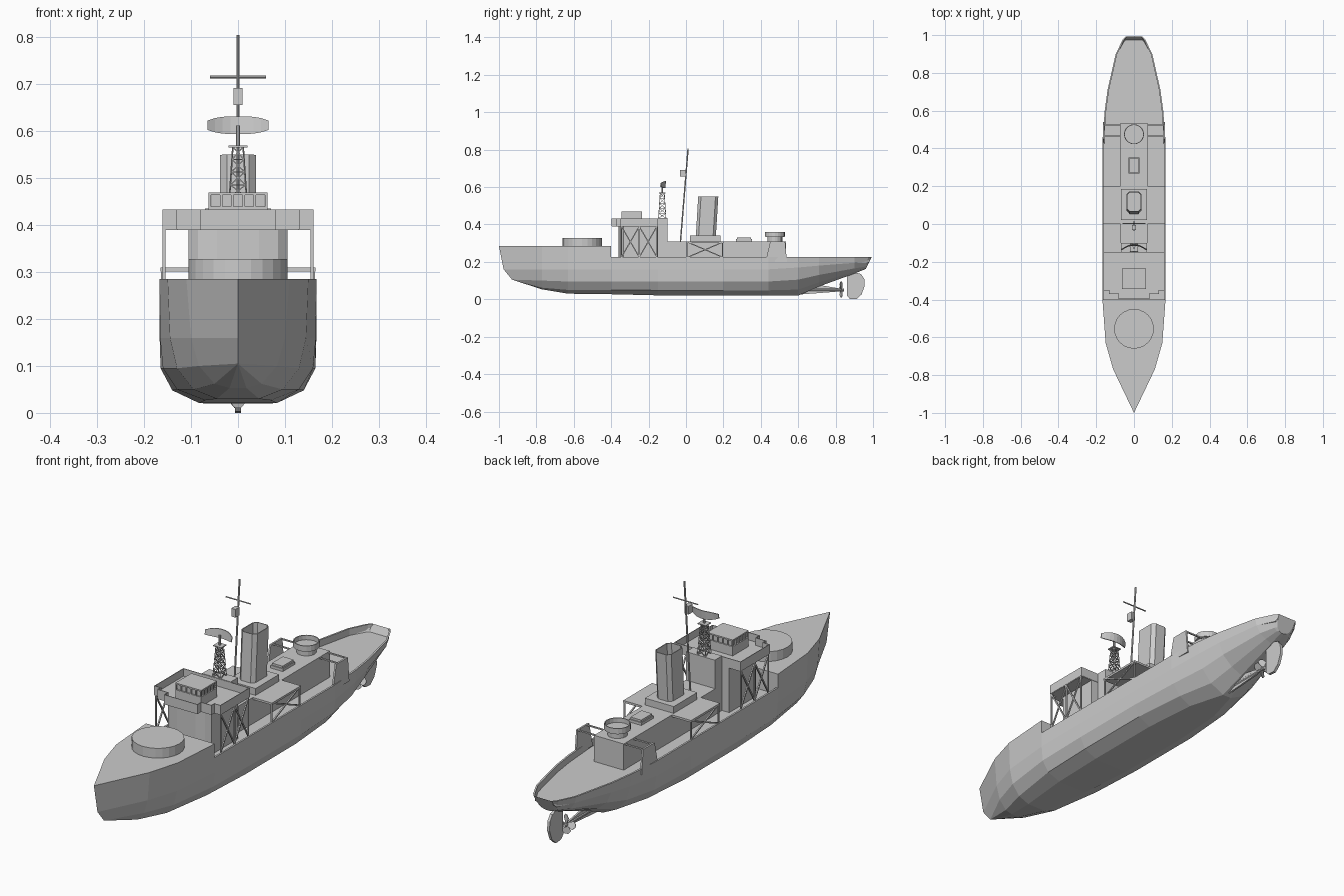
import bpy, bmesh, math
from mathutils import Vector

if "Cube" in bpy.data.objects:
    bpy.data.objects.remove(bpy.data.objects["Cube"])


def obj(name, bm):
    bmesh.ops.remove_doubles(bm, verts=bm.verts, dist=1e-5)
    bmesh.ops.recalc_face_normals(bm, faces=bm.faces)
    me = bpy.data.meshes.new(name)
    bm.to_mesh(me)
    bm.free()
    o = bpy.data.objects.new(name, me)
    bpy.context.collection.objects.link(o)
    return o


def loft(name, rings, cap0=True, cap1=True, thick=0):
    bm = bmesh.new()
    vs = [[bm.verts.new(p) for p in r] for r in rings]
    n = len(rings[0])
    for a, b in zip(vs, vs[1:]):
        for i in range(n):
            j = (i + 1) % n
            bm.faces.new((a[i], a[j], b[j], b[i]))
    if cap0:
        bm.faces.new(vs[0])
    if cap1:
        bm.faces.new(vs[-1])
    o = obj(name, bm)
    if thick:
        m = o.modifiers.new("thickness", 'SOLIDIFY')
        m.thickness, m.offset = thick, 0
    return o


def prism(name, pts, z0, z1, cap=True, thick=0):
    return loft(name, [[(x, y, z) for x, y in pts] for z in (z0, z1)], cap, cap, thick)


def box(name, x0, x1, y0, y1, z0, z1):
    return prism(name, [(x0, y0), (x1, y0), (x1, y1), (x0, y1)], z0, z1)


def side_plate(name, pts, x0, x1):
    return loft(name, [[(x, y, z) for y, z in pts] for x in (x0, x1)])


def circle(cx, cy, r, n):
    return [(cx + r * math.cos(2 * math.pi * i / n), cy + r * math.sin(2 * math.pi * i / n)) for i in range(n)]


def rods(name, pairs, r, sides=4):
    """Straight bars between pairs of points, joined in one object."""
    bm = bmesh.new()
    for a, b in pairs:
        a, b = Vector(a), Vector(b)
        q = (b - a).to_track_quat('Z', 'Y')
        rings = []
        for c in (a, b):
            rings.append([bm.verts.new(c + q @ Vector((r * math.cos(t), r * math.sin(t), 0)))
                          for t in [2 * math.pi * (i + .5) / sides for i in range(sides)]])
        for i in range(sides):
            j = (i + 1) % sides
            bm.faces.new((rings[0][i], rings[0][j], rings[1][j], rings[1][i]))
        bm.faces.new(rings[0])
        bm.faces.new(rings[1])
    return obj(name, bm)


def mirrored(pts):
    return pts + [(-x, y) for x, y in reversed(pts)]


# Hull: stations of y, half section (x, z) from rail to keel edge, deck height
def station(y, sec, deck, rake=0, t=.008):
    top = sec[0][1]
    half = [(0, deck), (max(sec[0][0] - t, 0), deck), (max(sec[0][0] - t, 0), top)] + sec + [(0, sec[-1][1])]
    pts = [(x, y - rake * (top - z) if i > 2 else y, z) for i, (x, z) in enumerate(half)]
    return pts + [(-x, yy, z) for x, yy, z in reversed(pts[1:-1])]


F, M, D = .285, .225, .195
mid = [(.167, M), (.167, .16), (.165, .095), (.14, .048), (.083, .021)]
brk = [(.166, .16), (.16, .095), (.13, .05), (.07, .027)]
stem = [(0, y, z) for y, z in [(-1, F)] * 4 + [(-.975, .16), (-.93, .105), (-.93, .105), (-.93, .105), (-.93, .105)]]
rings = [
    stem + stem[1:-1][::-1],
    station(-.77, [(.11, F), (.1, .16), (.083, .1), (.05, .062), (.018, .053)], F),
    station(-.63, [(.15, F), (.145, .16), (.13, .095), (.095, .05), (.045, .03)], F),
    station(-.4, [(.167, F)] + brk, F),
    station(-.4, [(.167, M)] + brk, D),
    station(-.15, mid, D),
    station(.2, mid, D),
    station(.44, [(.167, M), (.166, .16), (.155, .095), (.12, .048), (.065, .02)], D),
    station(.6, [(.155, M), (.15, .17), (.132, .105), (.085, .052), (.02, .02)], D),
    station(.71, [(.14, M), (.133, .18), (.112, .13), (.065, .09), (.012, .068)], D),
    station(.9, [(.097, M), (.09, .195), (.07, .165), (.04, .148), (.01, .137)], D),
    station(.975, [(.06, M), (.055, .2), (.042, .175), (.028, .164), (.008, .16)], D, .3),
    station(.992, [(.045, M), (.042, .2), (.032, .176), (.02, .166), (.006, .162)], M, .5),
]
loft("hull", rings, False, True)

# Forward gun platform
prism("gun_platform", circle(0, -.555, .105, 24), .28, .328)

# Bridge house with faceted front, and block behind it
prism("bridge_house", mirrored([(.105, -.15), (.105, -.335), (.085, -.352), (.045, -.36)]), D, .395)
box("bridge_aft_block", -.07, .07, -.15, -.1, D, .435)

# Bridge deck with stepped front and bulwark
outline = mirrored([(.16, -.15), (.16, -.35), (.13, -.35), (.13, -.37), (.08, -.37), (.08, -.396)])
prism("bridge_deck", outline, .39, .4)
prism("bridge_bulwark", outline, .392, .433, False, .004)

# Wheelhouse: recessed core, sill, roof and window posts
box("wheelhouse_core", -.056, .056, -.339, -.241, .4, .465)
box("wheelhouse_sill", -.0625, .0625, -.345, -.235, .4, .44)
box("wheelhouse_roof", -.0625, .0625, -.345, -.235, .464, .47)
posts = []
for i in range(6):
    x, y = -.06 + .024 * i, -.3425 + .021 * i
    posts += [((x, yy, .438), (x, yy, .466)) for yy in (-.3425, -.2375)]
    posts += [((s * .06, y, .438), (s * .06, y, .466)) for s in (-1, 1)]
rods("wheelhouse_window_posts", posts, .0035)

# Midship deckhouse and side platforms
box("deckhouse", -.072, .072, -.1, .535, D, .31)
for s, side in ((1, "right"), (-1, "left")):
    xa, xb = sorted((s * .07, s * .165))
    box("boat_deck_" + side, xa, xb, 0, .2, .301, .31)
    X = s * .161
    bars = [((X, y, D), (X, y, .305)) for y in (.004, .196)]
    bars += [((X, .01, M), (X, .195, .305)), ((X, .01, .305), (X, .195, M))]
    rods("boat_deck_frame_" + side, bars, .004)
    bars = [((X * .98, y, D), (X * .98, y, .392)) for y in (-.345, -.25, -.155)]
    for a, b in ((-.345, -.25), (-.25, -.155)):
        bars += [((X * .98, a, M), (X * .98, b, .39)), ((X * .98, a, .39), (X * .98, b, M))]
    rods("bridge_wing_frame_" + side, bars, .004)
    # Raised bulwark plate beside the aft deckhouse and its tie bar
    xa, xb = sorted((s * .155, s * .163))
    side_plate("raised_bulwark_" + side, [(.425, .2), (.45, .308), (.53, .308), (.54, .2)], xa, xb)
    rods("bulwark_tie_bar_" + side, [((s * .07, y, .306), (s * .158, y, .306)) for y in (.465, .525)], .004)

# Funnel on its casing
box("funnel_casing", -.07, .07, .022, .185, .308, .34)


def funnel_ring(yc, z):
    w, l, c = .037, .052, .014
    half = [(w - c, -l), (w, -l + c), (w, l - c), (w - c, l)]
    return [(x, yc + y, z) for x, y in mirrored(half)]


loft("funnel", [funnel_ring(.106, .335), funnel_ring(.119, .55)], True, False, .004)
loft("funnel_inner_floor", [funnel_ring(.115, .49), funnel_ring(.1152, .493)])

# Skylight and aft gun tub
box("skylight", -.03, .03, .268, .352, .308, .322)
box("skylight_lid", -.026, .026, .272, .348, .322, .331)
prism("aft_tub_base", circle(0, .475, .04, 16), .308, .34)
prism("aft_tub_wall", circle(0, .475, .051, 20), .335, .36, False, .004)
prism("aft_tub_floor", circle(0, .475, .051, 20), .334, .34)

# Pole mast, yard and lookout box
rods("mast", [((0, -.03, .305), (0, .011, .805))], .004, 8)
rods("mast_yard", [((-.06, .003, .716), (.06, .003, .716))], .003, 6)
box("mast_lantern", -.01, .01, -.032, -.004, .656, .692)

# Lattice radar mast
cy, levels = -.127, 5


def corner(k, level):
    r = .02 - .009 * level / levels
    sx, sy = ((1, 1), (1, -1), (-1, -1), (-1, 1))[k % 4]
    return (sx * r, cy + sy * r, .432 + .135 * level / levels)


bars = []
for k in range(4):
    bars.append((corner(k, 0), corner(k, levels)))
    for l in range(levels):
        bars += [(corner(k, l), corner(k + 1, l + 1)), (corner(k + 1, l), corner(k, l + 1)),
                 (corner(k, l + 1), corner(k + 1, l + 1))]
rods("lattice_mast", bars, .0017)
box("lattice_top", -.02, .02, cy - .018, cy + .018, .566, .57)
rods("radar_pole", [((0, cy, .568), (0, cy, .612))], .005, 8)

# Curved radar reflector
rings = []
for i in range(-4, 5):
    u = i / 4
    x, y, h = .065 * u, -.113 - .024 * u * u, .018 - .009 * abs(u) ** 3
    rings.append([(x, y - .002, .612 - h), (x, y + .002, .612 - h), (x, y + .006, .614 + h), (x, y + .002, .614 + h)])
loft("radar_reflector", rings)

# Rudder, shaft, skeg and propeller
side_plate("rudder", [(.862, .13), (.86, .02), (.875, .003), (.91, 0), (.938, .025), (.955, .07),
                      (.953, .11), (.935, .135), (.9, .145)], -.006, .006)
rods("rudder_stock", [((0, .9, .13), (0, .9, .19))], .006, 8)
rods("propeller_shaft", [((0, .6, .05), (0, .845, .05))], .008, 8)
side_plate("skeg", [(.6, .025), (.8, .04), (.82, .058), (.72, .075), (.62, .05)], -.004, .004)
bm = bmesh.new()
for k in range(4):
    a = math.pi / 2 * k
    ring = []
    for r, off, dy in ((.004, -.006, -.004), (.03, -.016, -.007), (.042, -.006, -.003),
                       (.042, .006, .003), (.03, .016, .007), (.004, .006, .004)):
        ring.append(bm.verts.new((r * math.cos(a) - off * math.sin(a), .828 + dy,
                                  .052 + r * math.sin(a) + off * math.cos(a))))
    bm.faces.new(ring)
prop = obj("propeller", bm)
prop.modifiers.new("thickness", 'SOLIDIFY').thickness = .003
